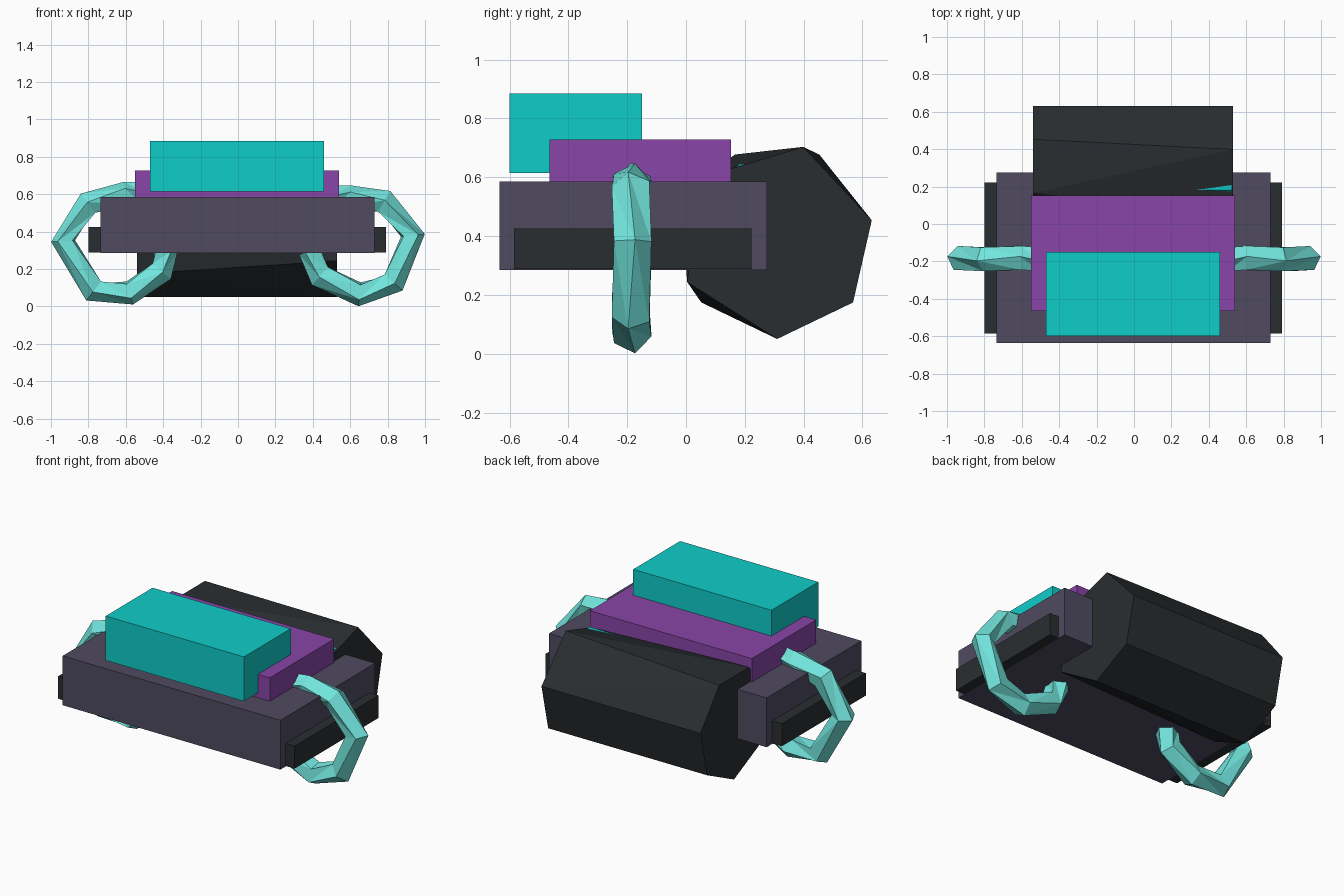
import bpy, bmesh, math
from mathutils import Vector

if "Cube" in bpy.data.objects:
    bpy.data.objects.remove(bpy.data.objects["Cube"])


def material(name, rgb):
    m = bpy.data.materials.new(name)
    m.diffuse_color = (*rgb, 1)
    m.use_nodes = True
    m.node_tree.nodes["Principled BSDF"].inputs["Base Color"].default_value = m.diffuse_color
    return m


SLATE = material("slate", (0.08, 0.07, 0.12))
BLACK = material("black", (0.023, 0.027, 0.03))
PURPLE = material("purple", (0.25, 0.06, 0.39))
CYAN = material("cyan", (0.005, 0.61, 0.58))
TEAL = material("teal", (0.17, 0.79, 0.73))


def finish(bm, name, mat):
    bmesh.ops.recalc_face_normals(bm, faces=bm.faces)
    me = bpy.data.meshes.new(name)
    bm.to_mesh(me)
    bm.free()
    me.materials.append(mat)
    ob = bpy.data.objects.new(name, me)
    bpy.context.collection.objects.link(ob)
    return ob


def box(name, lo, hi, mat):
    bm = bmesh.new()
    bmesh.ops.create_cube(bm, size=1)
    for v in bm.verts:
        v.co = [(a + b) / 2 + c * (b - a) for a, b, c in zip(lo, hi, v.co)]
    return finish(bm, name, mat)


def ring(x, radius, degrees):
    return [Vector((x, 0.31 + radius * math.cos(math.radians(a)),
                    0.38 + radius * math.sin(math.radians(a)))) for a in degrees]


def hull(name, points, mat):
    bm = bmesh.new()
    for p in points:
        bm.verts.new(p)
    bmesh.ops.convex_hull(bm, input=bm.verts)
    return finish(bm, name, mat)


def arm(name, path, mat, y=-0.185, r=0.068, sides=5):
    # Faceted tube swept along a path in the x-z plane
    bm = bmesh.new()
    centre = Vector((0.65 if path[0][0] > 0 else -0.65, y, 0.33))
    pts = [Vector((x, y, z)) for x, z in path]
    rings = []
    for i, p in enumerate(pts):
        t = (pts[min(i + 1, len(pts) - 1)] - pts[max(i - 1, 0)]).normalized()
        side = Vector((0, 1, 0))
        out = t.cross(side)
        if out.dot(p - centre) < 0:
            out = -out
        twist = math.radians(10 if i % 2 else -10)
        rings.append([bm.verts.new(p + r * (out * math.cos(twist + k * math.tau / sides)
                                            + side * math.sin(twist + k * math.tau / sides)))
                      for k in range(sides)])
    for a, b in zip(rings, rings[1:]):
        for k in range(sides):
            n = (k + 1) % sides
            bm.faces.new((a[k], a[n], b[n]))
            bm.faces.new((a[k], b[n], b[k]))
    bm.faces.new(rings[0])
    bm.faces.new(rings[-1])
    return finish(bm, name, mat)


# Stacked body blocks
box("main_body", (-0.735, -0.635, 0.285), (0.73, 0.275, 0.585), SLATE)
box("side_rails", (-0.80, -0.585, 0.288), (0.79, 0.222, 0.425), BLACK)
box("upper_deck", (-0.55, -0.465, 0.55), (0.54, 0.153, 0.728), PURPLE)
box("top_block", (-0.47, -0.60, 0.615), (0.46, -0.15, 0.885), CYAN)

# Rear drum: seven-sided left end, six-sided right end, with an inner core
seven = [-90 + i * 360 / 7 for i in range(7)]
six = [-90, -38.6, 12.9, 74.7, 139, 204]
hull("rear_drum", ring(-0.54, 0.33, seven) + ring(0.53, 0.335, six[3:])
     + ring(0.53, 0.33, six[:3]), BLACK)
hull("drum_core", ring(-0.52, 0.295, seven) + ring(0.52, 0.295, seven), CYAN)

# Curved side arms, slightly different left and right
arm("right_arm", [(0.50, 0.58), (0.60, 0.58), (0.78, 0.56), (0.932, 0.38),
                  (0.83, 0.13), (0.65, 0.068), (0.44, 0.165), (0.39, 0.30)], TEAL)
arm("left_arm", [(-0.50, 0.60), (-0.60, 0.60), (-0.80, 0.55), (-0.932, 0.35),
                 (-0.77, 0.085), (-0.58, 0.075), (-0.41, 0.19), (-0.39, 0.30)], TEAL)
